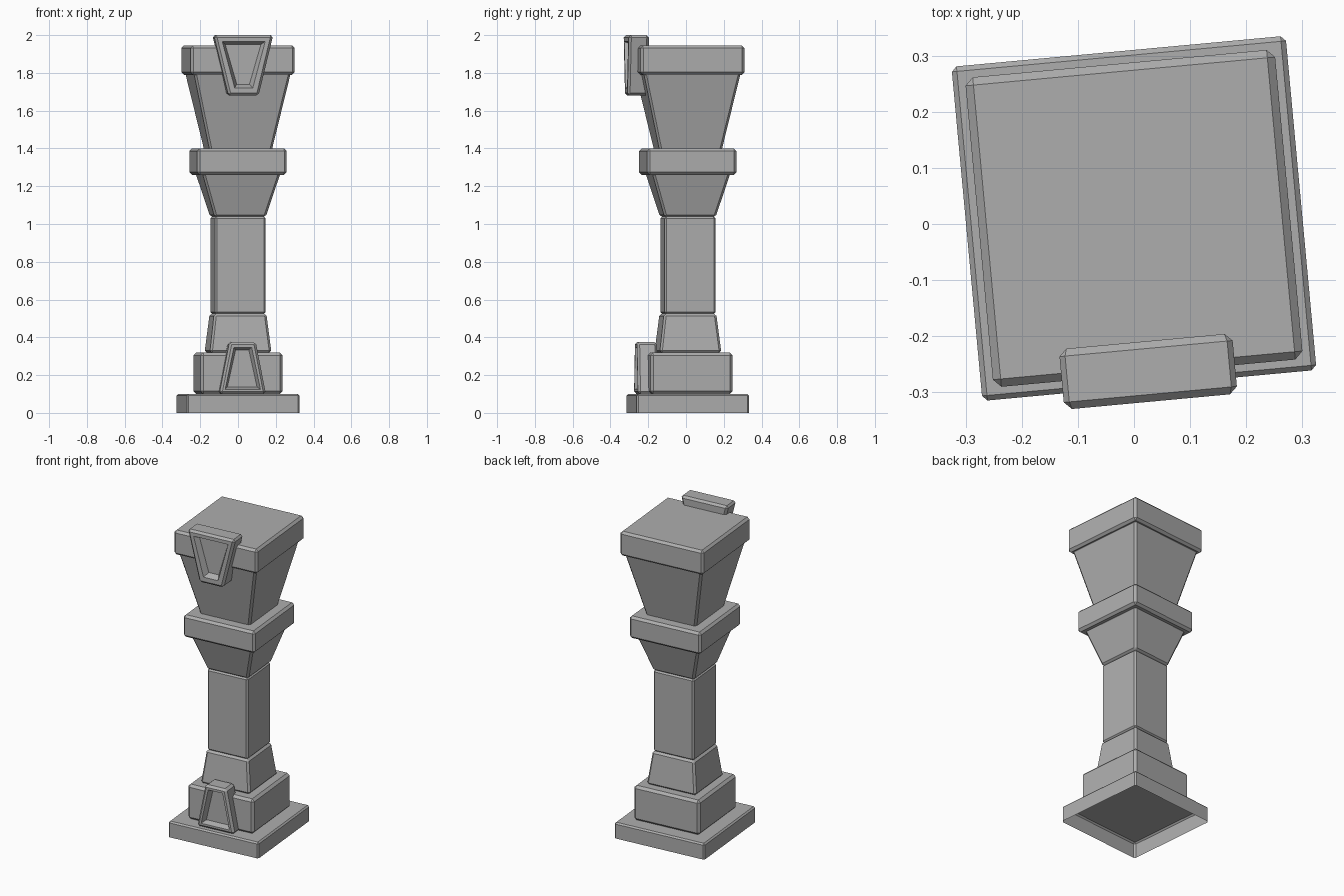
import bpy
import bmesh
from math import radians
from mathutils import Matrix

cube = bpy.data.objects.get("Cube")
if cube:
    bpy.data.objects.remove(cube, do_unlink=True)

# One plain stone colour
stone = bpy.data.materials.new("stone grey")
stone.use_nodes = True
GREY = (0.42, 0.42, 0.42, 1)
stone.diffuse_color = GREY
stone.node_tree.nodes["Principled BSDF"].inputs["Base Color"].default_value = GREY

# The whole pillar stands slightly turned about the vertical axis
TURN = Matrix.Translation((0, 0.01, 0)) @ Matrix.Rotation(radians(5.3), 4, "Z")


def finish(name, bm):
    bmesh.ops.recalc_face_normals(bm, faces=bm.faces)
    bm.transform(TURN)
    mesh = bpy.data.meshes.new(name)
    bm.to_mesh(mesh)
    bm.free()
    mesh.materials.append(stone)
    obj = bpy.data.objects.new(name, mesh)
    bpy.context.collection.objects.link(obj)
    return obj


def chamfer(bm, width):
    edges = [e for e in bm.edges if not e.is_boundary]
    bmesh.ops.bevel(bm, geom=edges, offset=width, segments=1,
                    affect="EDGES", clamp_overlap=True)


def block(name, z0, z1, half0, half1, width, open_bottom=False):
    """Square block, tapering from half-width half0 up to half1."""
    bm = bmesh.new()
    bmesh.ops.create_cube(bm, size=2)
    for v in bm.verts:
        half, z = (half0, z0) if v.co.z < 0 else (half1, z1)
        v.co = (v.co.x * half, v.co.y * half, z)
    if open_bottom:
        bottom = min(bm.faces, key=lambda f: f.calc_center_median().z)
        bmesh.ops.delete(bm, geom=[bottom], context="FACES_ONLY")
    chamfer(bm, width)
    return finish(name, bm)


def keystone(name, z0, z1, half0, half1, front, back, rim, slope):
    """Trapezoid plaque with a sunken panel in its front face."""
    bm = bmesh.new()
    bmesh.ops.create_cube(bm, size=2)
    for v in bm.verts:
        half, z = (half0, z0) if v.co.z < 0 else (half1, z1)
        v.co = (v.co.x * half, front if v.co.y < 0 else back, z)
    chamfer(bm, 0.013)
    bm.normal_update()
    panel = min(bm.faces, key=lambda f: f.calc_center_median().y)
    bmesh.ops.inset_region(bm, faces=[panel], thickness=rim)
    bmesh.ops.inset_region(bm, faces=[panel], thickness=slope, depth=-0.035)
    return finish(name, bm)


# Stacked masonry, from the ground up
block("base_slab", 0, 0.10, 0.299, 0.299, 0.009, open_bottom=True)
block("plinth", 0.10, 0.32, 0.219, 0.219, 0.015)
block("tapered_foot", 0.318, 0.525, 0.164, 0.139, 0.012)
block("shaft", 0.523, 1.04, 0.135, 0.135, 0.01)
block("lower_flare", 1.037, 1.27, 0.136, 0.208, 0.012)
block("collar", 1.26, 1.40, 0.238, 0.238, 0.014)
block("upper_flare", 1.38, 1.80, 0.163, 0.258, 0.012)
block("cap", 1.79, 1.945, 0.277, 0.277, 0.014)

# Front plaques
keystone("upper_keystone", 1.68, 2.0, 0.08, 0.158, -0.328, -0.22, 0.035, 0.024)
keystone("lower_keystone", 0.10, 0.375, 0.124, 0.07, -0.276, -0.17, 0.019, 0.019)
